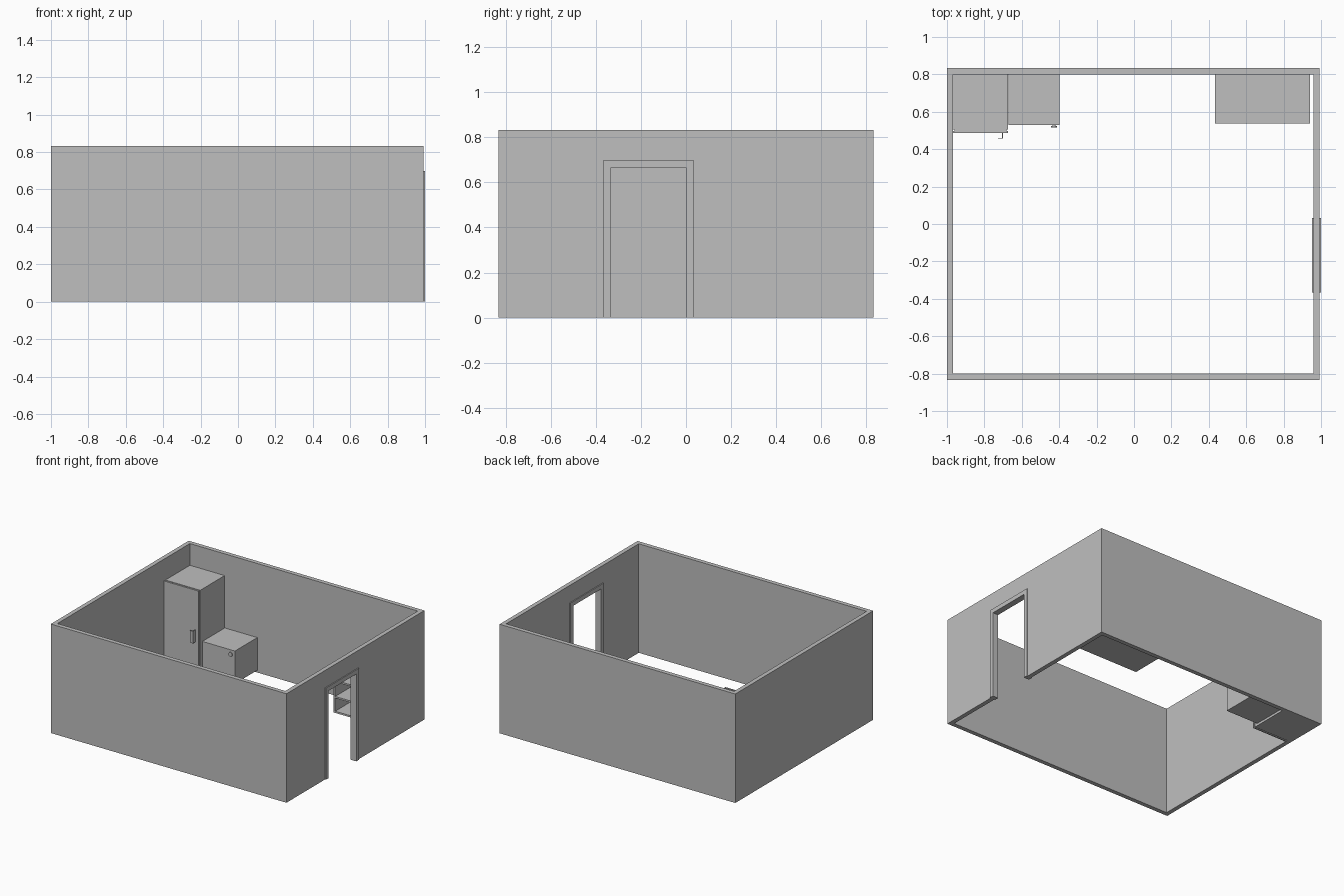
import bpy, bmesh
from mathutils import Matrix

if "Cube" in bpy.data.objects:
    bpy.data.objects.remove(bpy.data.objects["Cube"], do_unlink=True)

GREY = (0.52, 0.52, 0.52, 1.0)
grey = bpy.data.materials.new("plain_grey")
grey.use_nodes = True
grey.diffuse_color = GREY
grey.node_tree.nodes["Principled BSDF"].inputs["Base Color"].default_value = GREY


def finish(name, bm):
    bmesh.ops.recalc_face_normals(bm, faces=bm.faces)
    mesh = bpy.data.meshes.new(name)
    bm.to_mesh(mesh)
    bm.free()
    mesh.materials.append(grey)
    obj = bpy.data.objects.new(name, mesh)
    bpy.context.collection.objects.link(obj)
    return obj


def box(name, x, y, z):
    """Box from (low, high) ranges on each axis."""
    bm = bmesh.new()
    bmesh.ops.create_cube(bm, size=1)
    for v in bm.verts:
        v.co = [(lo + hi) / 2 + c * (hi - lo) for c, (lo, hi) in zip(v.co, (x, y, z))]
    return finish(name, bm)


def extrude(name, outline, depth, place=Matrix()):
    """Extrude a flat outline along its local z, then place it."""
    bm = bmesh.new()
    face = bm.faces.new([bm.verts.new((a, b, 0)) for a, b in outline])
    new = bmesh.ops.extrude_face_region(bm, geom=[face])["geom"]
    bmesh.ops.translate(bm, vec=(0, 0, depth),
                        verts=[g for g in new if isinstance(g, bmesh.types.BMVert)])
    bm.transform(place)
    return finish(name, bm)


# Room shell: C-shaped plan with a gap for the doorway, and a piece above it
T = 0.033
L, R, Y, H = -1.0, 0.993, 0.833, 0.833
D0, D1, DH = -0.367, 0.033, 0.70
extrude("room_walls", [
    (R, D1), (R, Y), (L, Y), (L, -Y), (R, -Y), (R, D0),
    (R - T, D0), (R - T, T - Y), (L + T, T - Y), (L + T, Y - T), (R - T, Y - T), (R - T, D1),
], H)
box("wall_above_door", (R - T, R), (D0, D1), (DH, H))

# Door frame: an upside-down U standing in the y-z plane
YZ_PLANE = Matrix(((0, 0, 1, 0.953), (1, 0, 0, 0), (0, 1, 0, 0), (0, 0, 0, 1)))
extrude("door_frame", [
    (D0, 0), (D0, DH), (D1, DH), (D1, 0),
    (D1 - T, 0), (D1 - T, DH - T), (D0 + T, DH - T), (D0 + T, 0),
], 0.047, YZ_PLANE)

# Refrigerator: body, recessed seal, door and L-shaped handle
FX = (-0.967, -0.673)
box("fridge_body", FX, (0.505, 0.80), (0, 0.667))
box("fridge_seal", (FX[0] + 0.008, FX[1] - 0.008), (0.497, 0.505), (0.008, 0.659))
box("fridge_door", FX, (0.487, 0.497), (0, 0.667))
extrude("fridge_handle", [
    (-0.70, 0.487), (-0.70, 0.456), (-0.727, 0.456),
    (-0.727, 0.461), (-0.705, 0.461), (-0.705, 0.487),
], 0.093, Matrix.Translation((0, 0, 0.272)))

# Low cabinet with a round knob
box("low_cabinet", (-0.672, -0.397), (0.53, 0.80), (0.017, 0.267))
for part, radius, y0, y1 in (("knob_stem", 0.008, 0.53, 0.522), ("knob_cap", 0.016, 0.523, 0.517)):
    bm = bmesh.new()
    bmesh.ops.create_cone(bm, cap_ends=True, segments=24, radius1=radius, radius2=radius,
                          depth=y0 - y1,
                          matrix=Matrix.Translation((-0.428, (y0 + y1) / 2, 0.237))
                          @ Matrix.Rotation(1.570796, 4, "X"))
    knob = finish(part, bm)
    bpy.context.view_layer.objects.active = knob
    knob.select_set(True)
    bpy.ops.object.shade_smooth_by_angle()
    knob.select_set(False)

# Open shelf unit
SX, SY, P = (0.433, 0.941), (0.537, 0.80), 0.013
inner = (SX[0] + P, SX[1] - P)
box("shelf_left_side", (inner[1], SX[1]), SY, (0.017, 0.267 - P))
box("shelf_right_side", (SX[0], inner[0]), SY, (0.017, 0.267 - P))
box("shelf_top", SX, SY, (0.267 - P, 0.267))
box("shelf_back", inner, (SY[1] - P, SY[1]), (0.017, 0.267 - P))
for name, z in (("shelf_bottom", 0.017), ("shelf_middle", 0.13)):
    box(name, inner, (SY[0], SY[1] - P), (z, z + P))
